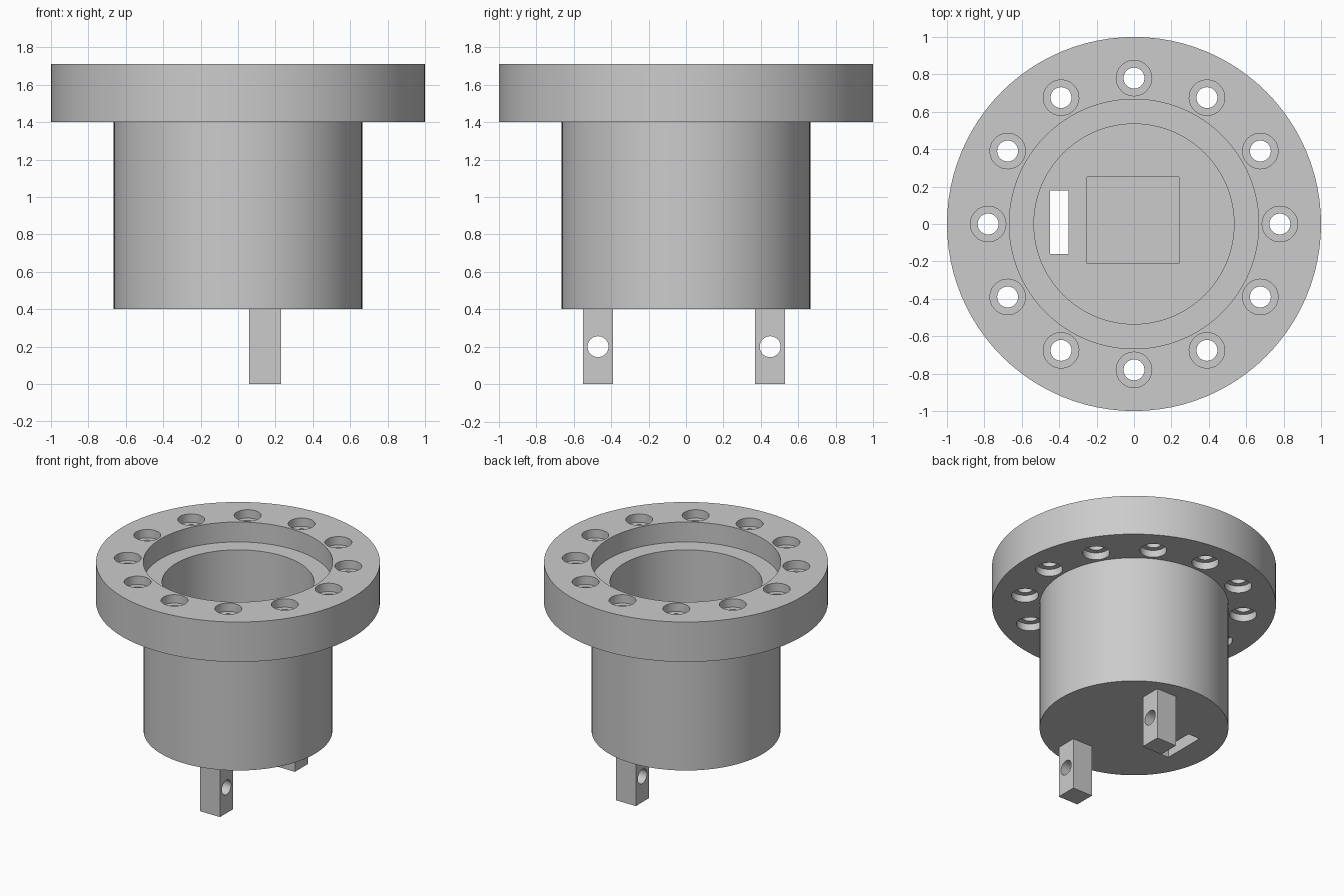
import bpy, bmesh, math
from mathutils import Matrix, Vector

old = bpy.data.objects.get("Cube")
if old:
    bpy.data.objects.remove(old, do_unlink=True)

grey = bpy.data.materials.new("plain_grey")
grey.use_nodes = True
grey.diffuse_color = (0.6, 0.6, 0.6, 1)
grey.node_tree.nodes["Principled BSDF"].inputs["Base Color"].default_value = (0.6, 0.6, 0.6, 1)


def add_lathe(bm, profile, steps, matrix=Matrix()):
    """Closed solid turned about z from (radius, z) points starting and ending on the axis."""
    rings = []
    for r, z in profile:
        count = 1 if r == 0 else steps
        rings.append([bm.verts.new(matrix @ Vector((r * math.cos(math.tau * i / steps),
                                                   r * math.sin(math.tau * i / steps), z)))
                      for i in range(count)])
    for a, b in zip(rings, rings[1:]):
        if len(a) == 1:
            bm.faces.new(b)
        elif len(b) == 1:
            bm.faces.new(a)
        else:
            for i in range(steps):
                j = (i + 1) % steps
                bm.faces.new((a[i], a[j], b[j], b[i]))


def add_box(bm, low, high):
    low, high = Vector(low), Vector(high)
    size = Matrix.Diagonal((*(high - low), 1))
    bmesh.ops.create_cube(bm, size=1, matrix=Matrix.Translation((low + high) / 2) @ size)


def make_object(name, bm):
    bmesh.ops.recalc_face_normals(bm, faces=bm.faces)
    mesh = bpy.data.meshes.new(name)
    bm.to_mesh(mesh)
    bm.free()
    mesh.materials.append(grey)
    obj = bpy.data.objects.new(name, mesh)
    bpy.context.collection.objects.link(obj)
    return obj


def cut(obj, cutter):
    mod = obj.modifiers.new("cut", "BOOLEAN")
    mod.operation, mod.solver, mod.object = "DIFFERENCE", "EXACT", cutter
    bpy.ops.object.select_all(action="DESELECT")
    bpy.context.view_layer.objects.active = obj
    obj.select_set(True)
    bpy.ops.object.modifier_apply(modifier=mod.name)
    bpy.data.objects.remove(cutter, do_unlink=True)
    bpy.ops.object.shade_smooth_by_angle(angle=math.radians(30))


BASE, FLANGE, TOP, FLOOR = 0.4, 1.4, 1.71, 0.53

# Flanged cup with a stepped bore
bm = bmesh.new()
add_lathe(bm, [(0, BASE), (0.665, BASE), (0.665, FLANGE), (1, FLANGE), (1, TOP), (0.667, TOP),
               (0.667, 1.555), (0.535, 1.555), (0.535, FLOOR), (0, FLOOR)], 96)
housing = make_object("flanged_housing", bm)

# Bolt holes, counterbored on both sides of the flange
bm = bmesh.new()
bolt = [(0, 1.3), (0.095, 1.3), (0.095, FLANGE + 0.055), (0.056, FLANGE + 0.055),
        (0.056, TOP - 0.065), (0.095, TOP - 0.065), (0.095, 1.8), (0, 1.8)]
for i in range(12):
    place = Matrix.Rotation(math.tau * i / 12, 4, "Z") @ Matrix.Translation((0.78, 0, 0))
    add_lathe(bm, bolt, 32, place)
# Cable slot and square pocket in the cup floor
add_box(bm, (-0.45, -0.16, 0.3), (-0.35, 0.18, 0.7))
add_box(bm, (-0.25, -0.21, FLOOR - 0.05), (0.24, 0.25, 0.7))
cut(housing, make_object("housing_cutter", bm))

# Two hanging lugs with cross holes
for name, y in (("front_lug", -0.47), ("back_lug", 0.45)):
    bm = bmesh.new()
    add_box(bm, (0.06, y - 0.08, 0), (0.23, y + 0.08, BASE))
    lug = make_object(name, bm)
    bm = bmesh.new()
    across = Matrix.Translation((0.15, y, 0.2)) @ Matrix.Rotation(math.pi / 2, 4, "Y")
    add_lathe(bm, [(0, -0.3), (0.056, -0.3), (0.056, 0.3), (0, 0.3)], 32, across)
    cut(lug, make_object("lug_cutter", bm))
